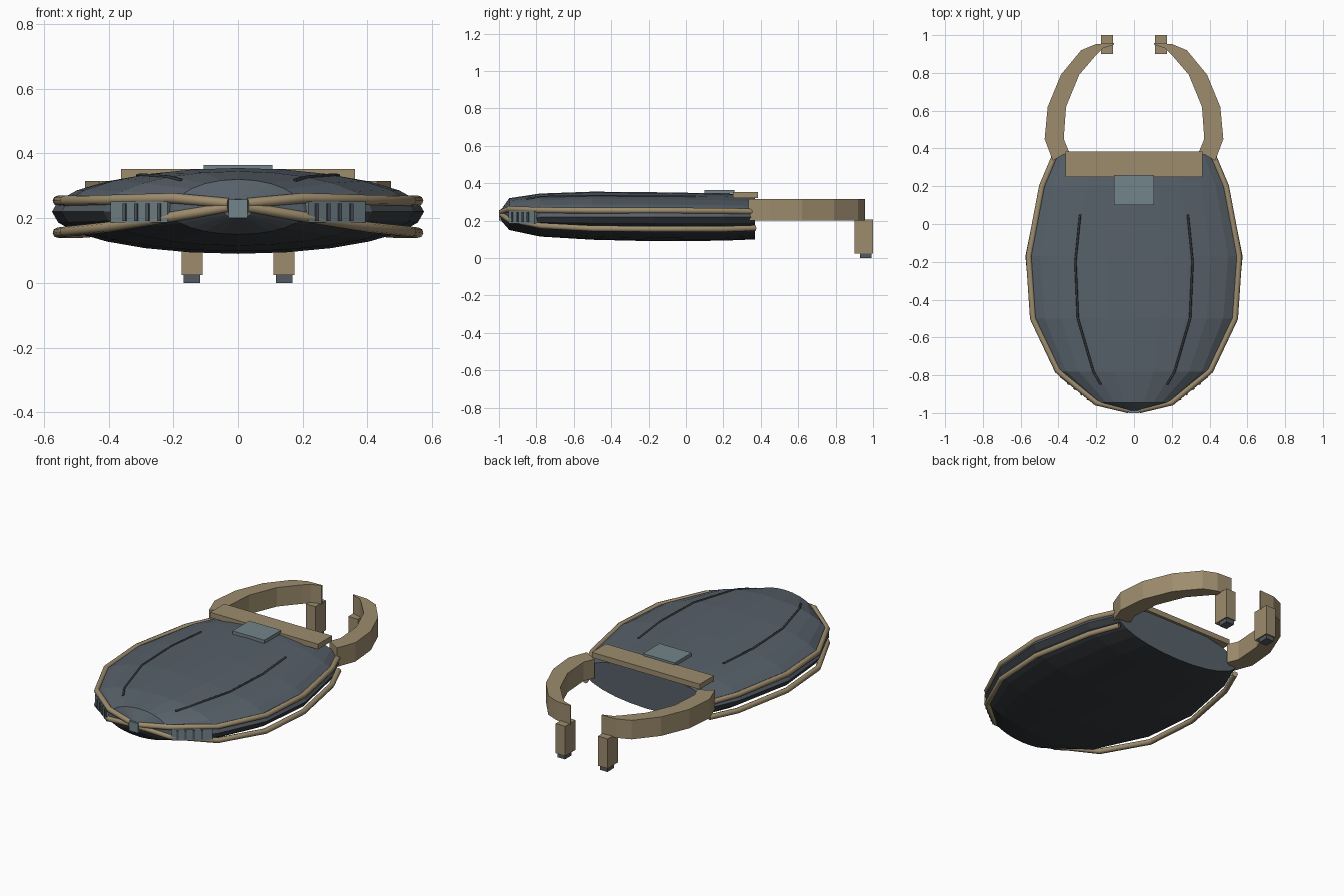
import bpy, bmesh, math
from mathutils import Vector

if "Cube" in bpy.data.objects:
    bpy.data.objects.remove(bpy.data.objects["Cube"])


def material(name, rgb):
    m = bpy.data.materials.new(name)
    m.diffuse_color = (*rgb, 1)
    m.use_nodes = True
    m.node_tree.nodes["Principled BSDF"].inputs["Base Color"].default_value = m.diffuse_color
    return m


SHELL = material("slate shell", (0.095, 0.118, 0.142))
BELLY = material("dark belly", (0.036, 0.042, 0.048))
GOLD = material("dull gold", (0.34, 0.265, 0.155))
STEEL = material("pale steel", (0.17, 0.235, 0.255))
SEAM = material("seam grey", (0.04, 0.048, 0.055))
FOOT = material("foot grey", (0.085, 0.10, 0.12))


def add(name, bm, *mats):
    bmesh.ops.recalc_face_normals(bm, faces=bm.faces)
    me = bpy.data.meshes.new(name)
    bm.to_mesh(me)
    bm.free()
    for m in mats:
        me.materials.append(m)
    ob = bpy.data.objects.new(name, me)
    bpy.context.collection.objects.link(ob)
    return ob


def box(name, lo, hi, mat, turn=0):
    lo, hi = Vector(lo), Vector(hi)
    c, s = (lo + hi) / 2, hi - lo
    bm = bmesh.new()
    bmesh.ops.create_cube(bm, size=1)
    for v in bm.verts:
        v.co = Vector((v.co.x * s.x, v.co.y * s.y, v.co.z * s.z))
    ob = add(name, bm, mat)
    ob.location = c
    ob.rotation_euler.z = turn
    return ob


def tube(name, pts, radius, mat, res=2):
    cu = bpy.data.curves.new(name, 'CURVE')
    cu.dimensions = '3D'
    cu.bevel_depth = radius
    cu.bevel_resolution = res
    cu.use_fill_caps = True
    sp = cu.splines.new('POLY')
    sp.points.add(len(pts) - 1)
    for p, co in zip(sp.points, pts):
        p.co = (*co, 1)
    tmp = bpy.data.objects.new(name + "_path", cu)
    bpy.context.collection.objects.link(tmp)
    bpy.context.view_layer.update()
    me = bpy.data.meshes.new_from_object(tmp.evaluated_get(bpy.context.evaluated_depsgraph_get()))
    bpy.data.objects.remove(tmp)
    me.materials.clear()
    me.materials.append(mat)
    ob = bpy.data.objects.new(name, me)
    bpy.context.collection.objects.link(ob)
    return ob


# Body: elliptical rings (y, half width, height above middle, depth below)
MID, N = 0.22, 24
RINGS = [(-0.988, 0.04, 0.04, 0.02), (-0.945, 0.205, 0.10, 0.07), (-0.78, 0.415, 0.125, 0.105),
         (-0.5, 0.545, 0.135, 0.122), (-0.17, 0.575, 0.132, 0.13), (0.2, 0.5, 0.126, 0.127),
         (0.37, 0.425, 0.115, 0.12)]
bm = bmesh.new()
loops = []
for y, w, up, dn in RINGS:
    ring = []
    for i in range(N):
        a = 2 * math.pi * i / N
        s = math.sin(a)
        ring.append(bm.verts.new((w * math.cos(a), y, MID + s * (up if s > 0 else dn))))
    loops.append(ring)
for a, b in zip(loops, loops[1:]):
    for i in range(N):
        j = (i + 1) % N
        f = bm.faces.new((a[i], a[j], b[j], b[i]))
        f.material_index = 1 if f.calc_center_median().z < MID else 0
bm.faces.new(loops[0])
bm.faces.new(loops[-1])
add("body_shell", bm, SHELL, BELLY)


def top_z(x, y):
    for (y0, w0, u0, _), (y1, w1, u1, _) in zip(RINGS, RINGS[1:]):
        if y0 <= y <= y1:
            t = (y - y0) / (y1 - y0)
            w, u = w0 + t * (w1 - w0), u0 + t * (u1 - u0)
            return MID + u * math.sqrt(1 - (x / w) ** 2)


# Plan outline shared by both rims, with the height of each rim
RIM = [(0.03, -0.985, 0.246, 0.234), (0.2, -0.945, 0.262, 0.205), (0.405, -0.775, 0.256, 0.172),
       (0.535, -0.5, 0.254, 0.158), (0.557, -0.17, 0.254, 0.155), (0.487, 0.2, 0.252, 0.155),
       (0.415, 0.37, 0.248, 0.16)]
# Mandible strip: outer x, y, inner x, y
JAW = [(0.43, 0.335, 0.345, 0.385), (0.473, 0.45, 0.372, 0.45), (0.457, 0.62, 0.36, 0.62),
       (0.387, 0.79, 0.29, 0.79), (0.28, 0.92, 0.2, 0.895), (0.2, 0.953, 0.165, 0.93),
       (0.105, 0.958, 0.105, 0.95)]
SEAMS = [(0.285, 0.05), (0.31, -0.2), (0.297, -0.5), (0.215, -0.78), (0.175, -0.85)]

for side, s in (("right", 1), ("left", -1)):
    tube(side + "_upper_rim", [(s * x, y, z) for x, y, z, _ in RIM], 0.016, GOLD)
    tube(side + "_lower_rim", [(s * x, y, z) for x, y, _, z in RIM], 0.016, GOLD)
    tube(side + "_shell_seam", [(s * x, y, top_z(x, y)) for x, y in SEAMS], 0.006, SEAM, 1)

    # Curved mandible
    bm = bmesh.new()
    rows = [[bm.verts.new((s * x, y, z)) for x, y, z in
             ((ox, oy, 0.2), (ix, iy, 0.2), (ix, iy, 0.315), (ox, oy, 0.315))]
            for ox, oy, ix, iy in JAW]
    for a, b in zip(rows, rows[1:]):
        for i in range(4):
            j = (i + 1) % 4
            bm.faces.new((a[i], a[j], b[j], b[i]))
    bm.faces.new(rows[0])
    bm.faces.new(rows[-1])
    add(side + "_mandible", bm, GOLD)

    # Leg and foot under the mandible tip
    xs = sorted((s * 0.11, s * 0.175))
    box(side + "_leg", (xs[0], 0.9, 0.025), (xs[1], 1.0, 0.205), GOLD)
    xs = sorted((s * 0.117, s * 0.168))
    box(side + "_foot", (xs[0], 0.93, 0), (xs[1], 0.993, 0.025), FOOT)

    # Front lamp panel with slats, set along the outline
    ang = math.atan2(0.165, 0.21)
    d = Vector((math.cos(ang), math.sin(ang), 0))
    n = Vector((math.sin(ang), -math.cos(ang), 0))

    def panel(name, along, out, length, thick, z0, z1, mat):
        c = Vector((0.298, -0.868, 0)) + d * along + n * out
        box(name, (s * c.x - length / 2, c.y - thick / 2, z0),
            (s * c.x + length / 2, c.y + thick / 2, z1), mat, s * ang)

    panel(side + "_lamp_panel", 0, -0.005, 0.225, 0.036, 0.186, 0.252, STEEL)
    for k in range(4):
        panel(f"{side}_lamp_slat_{k + 1}", -0.08 + 0.045 * k, 0.012, 0.012, 0.012, 0.192, 0.246, FOOT)

# Nose block, rear crossbar and top plate
box("nose_block", (-0.03, -1.0, 0.2), (0.03, -0.96, 0.258), STEEL)
box("rear_crossbar", (-0.362, 0.25, 0.32), (0.362, 0.385, 0.352), GOLD)
box("top_plate", (-0.107, 0.1, 0.345), (0.107, 0.26, 0.365), STEEL)
